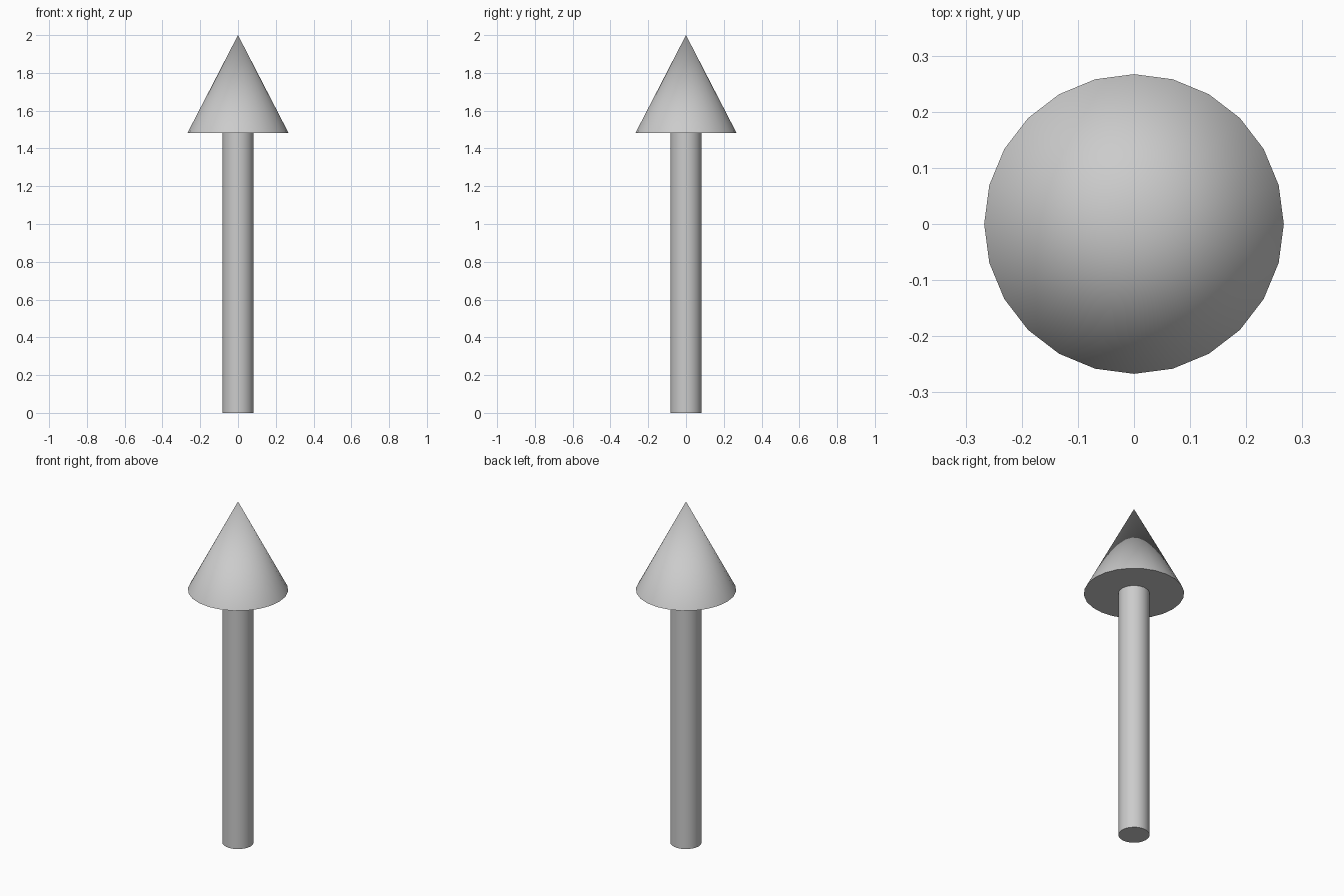
import bpy
import math

if "Cube" in bpy.data.objects:
    bpy.data.objects.remove(bpy.data.objects["Cube"])

SIDES = 24
HEIGHT = 2.0
HEAD_BASE = 1.483


def round_part(name, r_bottom, r_top, z0, z1):
    """Capped cylinder or cone standing between two heights."""
    bpy.ops.mesh.primitive_cone_add(
        vertices=SIDES, radius1=r_bottom, radius2=r_top,
        depth=z1 - z0, location=(0, 0, (z0 + z1) / 2))
    obj = bpy.context.object
    obj.name = name
    bpy.ops.object.shade_smooth_by_angle(angle=math.radians(30))
    return obj


# Straight shaft
round_part("arrow_shaft", 0.083, 0.083, 0.0, HEAD_BASE)

# Pointed head
round_part("arrow_head", 0.267, 0.0, HEAD_BASE, HEIGHT)
